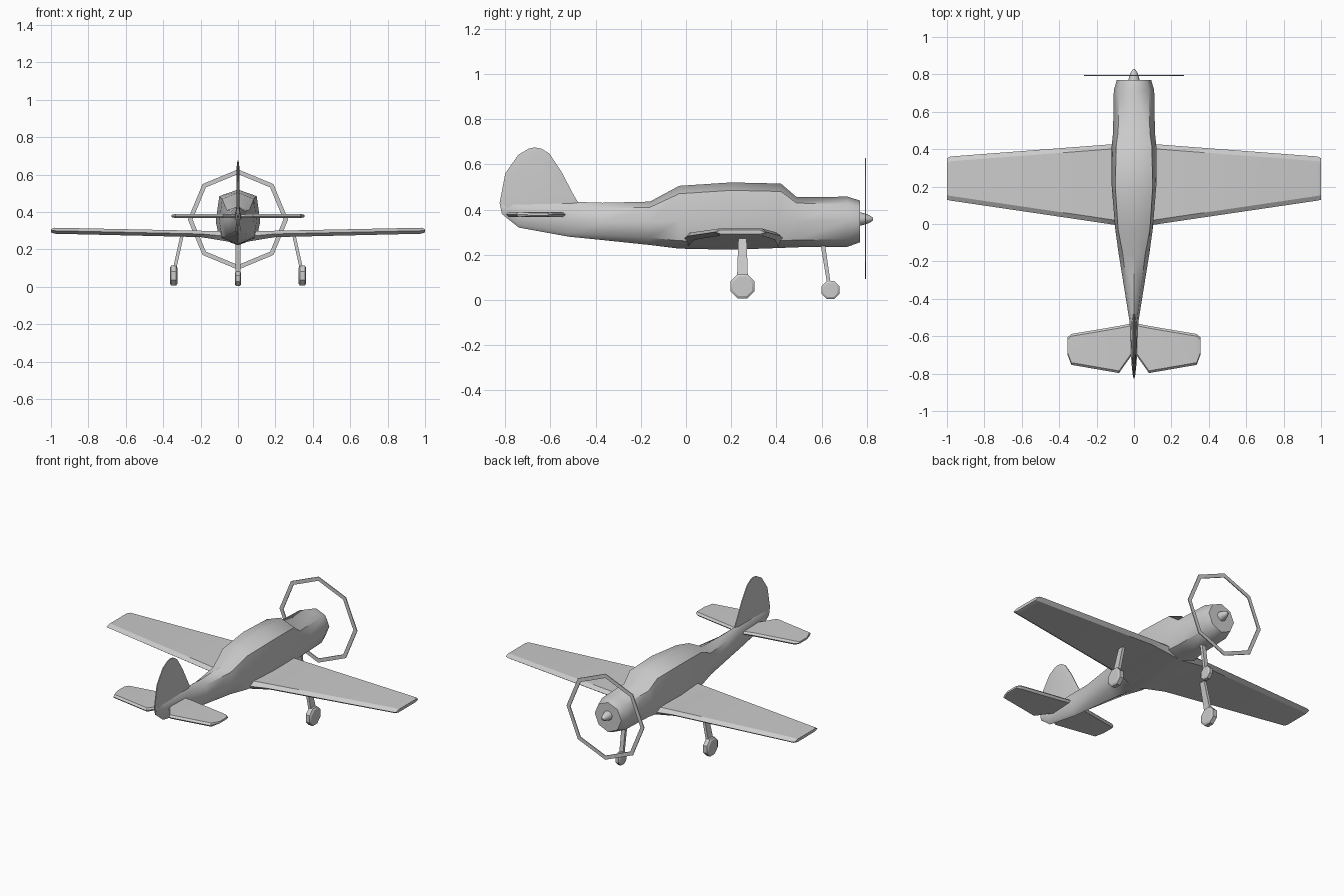
import bpy, bmesh, math
from mathutils import Vector


def loft(name, rings, angle=30, closed=False):
    """Skin a list of equal-length point rings, capping both ends unless closed."""
    bm = bmesh.new()
    vs = [[bm.verts.new(p) for p in r] for r in rings]
    n = len(vs[0])
    pairs = list(zip(vs, vs[1:])) + ([(vs[-1], vs[0])] if closed else [])
    for a, b in pairs:
        for i in range(n):
            j = (i + 1) % n
            bm.faces.new((a[i], a[j], b[j], b[i]))
    if not closed:
        bm.faces.new(vs[0])
        bm.faces.new(vs[-1])
    bmesh.ops.recalc_face_normals(bm, faces=bm.faces)
    me = bpy.data.meshes.new(name)
    bm.to_mesh(me)
    bm.free()
    ob = bpy.data.objects.new(name, me)
    bpy.context.collection.objects.link(ob)
    bpy.ops.object.select_all(action='DESELECT')
    ob.select_set(True)
    bpy.context.view_layer.objects.active = ob
    if angle:
        bpy.ops.object.shade_smooth_by_angle(angle=math.radians(angle))
    return ob


def circle(center, r, axis, n=8, turn=0.0):
    """Ring of n points around the x or y axis."""
    c, out = Vector(center), []
    for i in range(n):
        a = turn + 2 * math.pi * i / n
        u, w = r * math.sin(a), r * math.cos(a)
        out.append(c + (Vector((0, u, w)) if axis == 'x' else Vector((u, 0, w))))
    return out


def wheel(name, c, r, w):
    x, y, z = c
    prof = [(-w, r * 0.8), (-w * 0.65, r), (w * 0.65, r), (w, r * 0.8)]
    loft(name, [circle((x + dx, y, z), q, 'x', 8, math.pi / 8) for dx, q in prof])


def strut(name, a, b, hx, hy0, hy1):
    loft(name, [[(p[0] + sx * hx, p[1] + sy * hy, p[2])
                 for sx, sy in ((-1, -1), (1, -1), (1, 1), (-1, 1))]
                for p, hy in ((a, hy0), (b, hy1))], 0)


# Fuselage: y, top z, shoulder x/z, side x/z, lower x/z, bottom z
stations = [
    (0.77, 0.44, 0.065, 0.413, 0.092, 0.35, 0.065, 0.285, 0.255),
    (0.715, 0.457, 0.078, 0.427, 0.108, 0.35, 0.078, 0.268, 0.235),
    (0.49, 0.455, 0.085, 0.428, 0.112, 0.35, 0.085, 0.265, 0.233),
    (0.42, 0.515, 0.095, 0.48, 0.119, 0.35, 0.095, 0.262, 0.23),
    (0.2, 0.52, 0.1, 0.485, 0.119, 0.35, 0.1, 0.26, 0.222),
    (-0.03, 0.505, 0.085, 0.47, 0.1, 0.35, 0.085, 0.262, 0.227),
    (-0.16, 0.435, 0.06, 0.41, 0.082, 0.345, 0.06, 0.275, 0.243),
    (-0.37, 0.43, 0.034, 0.405, 0.048, 0.345, 0.034, 0.287, 0.265),
    (-0.52, 0.435, 0.016, 0.42, 0.024, 0.36, 0.016, 0.295, 0.28),
    (-0.74, 0.435, 0.01, 0.42, 0.014, 0.38, 0.01, 0.335, 0.32),
    (-0.815, 0.435, 0.004, 0.43, 0.006, 0.405, 0.004, 0.385, 0.38),
]
rings = []
for y, t, xs, zs, xm, zm, xl, zl, b in stations:
    half = [(xs, zs), (xm, zm), (xl, zl)]
    rings.append([(0, y, t)] + [(x, y, z) for x, z in half] + [(0, y, b)]
                 + [(-x, y, z) for x, z in reversed(half)])
loft("fuselage", rings, 45)


# Wings and tailplane share a flat section with bevelled edges
def blade(name, spans, edge):
    """spans: x, trailing y, leading y, bottom z, top z; mirrored across x = 0."""
    def section(x, t, l, b, h):
        m = (b + h) / 2
        return [(x, t, m), (x, t + edge, b), (x, l - edge, b),
                (x, l, m), (x, l - edge, h), (x, t + edge, h)]
    full = [section(-s[0], *s[1:]) for s in reversed(spans)] + \
           [section(*s) for s in spans if s[0] > 0]
    return loft(name, full, 25)


blade("wing", [(0, -0.02, 0.435, 0.232, 0.3), (0.1, -0.005, 0.428, 0.25, 0.298),
               (0.2, 0.01, 0.42, 0.266, 0.3), (0.98, 0.125, 0.361, 0.284, 0.316),
               (1.0, 0.13, 0.352, 0.291, 0.309)], 0.025)
blade("tailplane", [(0, -0.68, -0.53, 0.367, 0.387), (0.015, -0.705, -0.532, 0.367, 0.387),
                    (0.08, -0.797, -0.545, 0.367, 0.39), (0.335, -0.753, -0.588, 0.367, 0.39),
                    (0.355, -0.7, -0.605, 0.373, 0.385)], 0.012)

# Fin and rudder
fin = [(-0.47, 0.42), (-0.495, 0.46), (-0.55, 0.565), (-0.605, 0.648), (-0.64, 0.67),
       (-0.67, 0.675), (-0.695, 0.67), (-0.742, 0.643), (-0.8, 0.56), (-0.825, 0.43),
       (-0.815, 0.38), (-0.74, 0.33), (-0.55, 0.35)]
cy, cz = -0.66, 0.47
loft("fin", [[(x, cy + (y - cy) * s, cz + (z - cz) * s) for y, z in fin]
             for x, s in ((-0.008, 0.8), (-0.003, 1), (0.003, 1), (0.008, 0.8))], 30)

# Spinner
loft("spinner", [circle((0, y, 0.358), r, 'y') for y, r in
                 ((0.765, 0.031), (0.79, 0.025), (0.812, 0.017), (0.828, 0.006))], 50)

# Propeller disc rim
loft("propeller_ring", [circle((0, y, 0.36), r, 'y') for y, r in
                        ((0.792, 0.268), (0.797, 0.268), (0.797, 0.243), (0.792, 0.243))],
     0, closed=True)

# Main landing gear on both sides
for side, s in (("left", -1), ("right", 1)):
    wheel(side + "_wheel", (s * 0.344, 0.25, 0.06), 0.058, 0.02)
    strut(side + "_gear_leg", (s * 0.298, 0.25, 0.28), (s * 0.338, 0.25, 0.1), 0.009, 0.018, 0.024)

# Nose gear
wheel("nose_wheel", (0, 0.64, 0.044), 0.043, 0.016)
strut("nose_gear_leg", (0, 0.605, 0.25), (0, 0.633, 0.07), 0.013, 0.01, 0.008)
